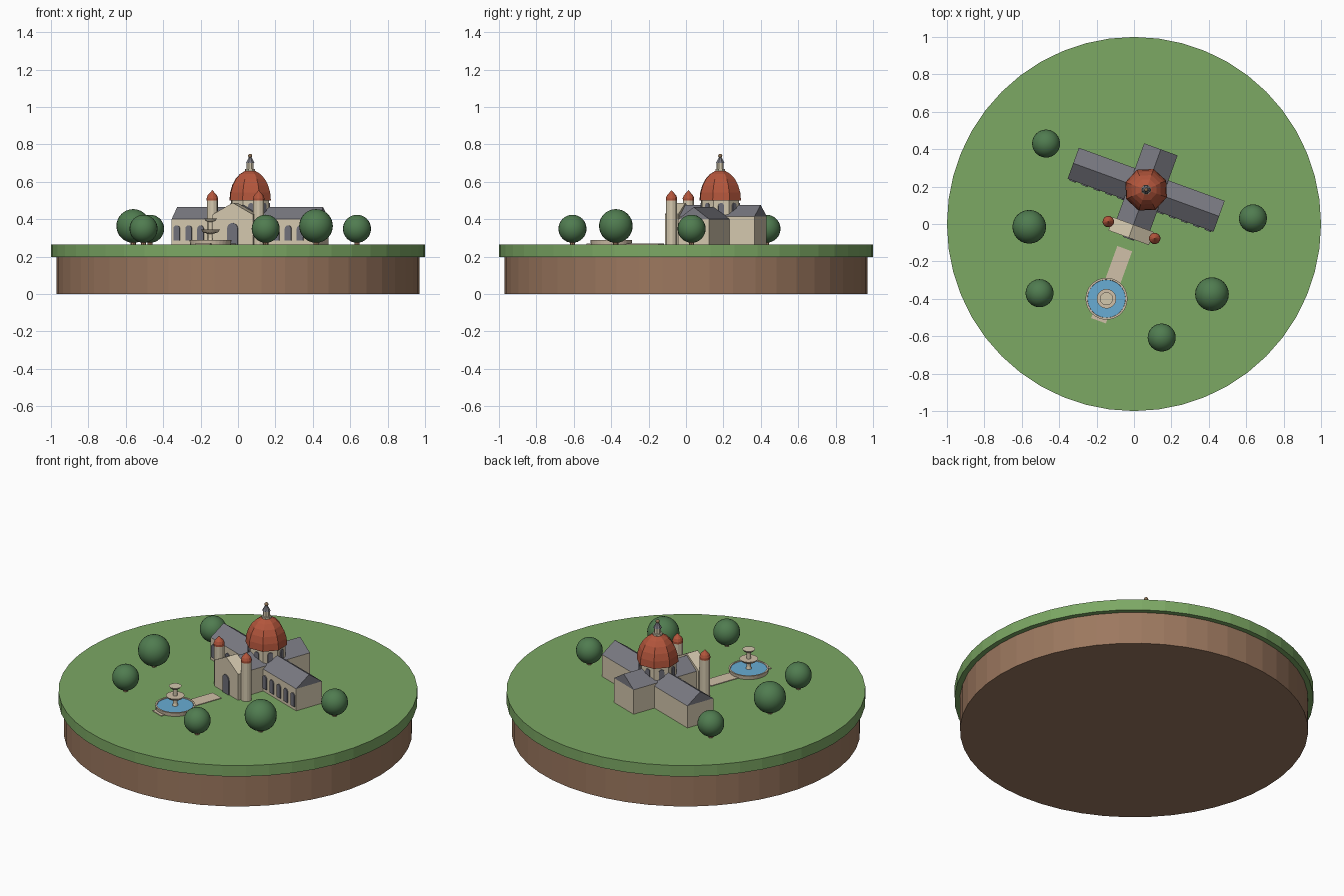
import bpy, bmesh
from math import sin, cos, pi, radians
from mathutils import Matrix, Vector

cube = bpy.data.objects.get("Cube")
if cube:
    bpy.data.objects.remove(cube, do_unlink=True)


def material(name, *rgb):
    lin = [((c / 255 + 0.055) / 1.055) ** 2.4 for c in rgb] + [1]
    m = bpy.data.materials.new(name)
    m.use_nodes = True
    m.diffuse_color = lin
    m.node_tree.nodes["Principled BSDF"].inputs["Base Color"].default_value = lin
    return m


GRASS = material("grass green", 124, 168, 100)
SOIL = material("soil brown", 156, 120, 95)
LEAF = material("leaf green", 80, 124, 80)
WALL = material("cream stone", 212, 200, 174)
SLATE = material("slate grey", 122, 122, 130)
TILE = material("terracotta", 180, 86, 60)
PATH = material("path tan", 208, 192, 168)
WATER = material("water blue", 104, 172, 212)
GLASS = material("window grey", 112, 112, 122)
BRONZE = material("bronze", 140, 112, 84)

GROUND = 0.265
SITE = Matrix.Translation((0.065, 0.183, 0)) @ Matrix.Rotation(radians(-20), 4, 'Z')
WORLD = Matrix.Identity(4)


def finish(name, bm, mat, frame=WORLD, smooth=False):
    bmesh.ops.recalc_face_normals(bm, faces=bm.faces)
    me = bpy.data.meshes.new(name)
    bm.to_mesh(me)
    bm.free()
    me.materials.append(mat)
    for p in me.polygons:
        p.use_smooth = smooth
    ob = bpy.data.objects.new(name, me)
    bpy.context.collection.objects.link(ob)
    ob.matrix_world = frame
    return ob


def lathe(name, profile, sides, mat, frame=WORLD):
    """Closed solid of revolution from (radius, z) points, bottom to top."""
    bm = bmesh.new()
    rings = [[bm.verts.new((r * cos(2 * pi * i / sides), r * sin(2 * pi * i / sides), z))
              for i in range(sides)] for r, z in profile]
    for a, b in zip(rings, rings[1:]):
        for i in range(sides):
            j = (i + 1) % sides
            bm.faces.new((a[i], a[j], b[j], b[i]))
    bm.faces.new(rings[0])
    bm.faces.new(rings[-1])
    return finish(name, bm, mat, frame)


def prism(name, outline, depth, mat, frame):
    """Outline in local x/z, extruded along +y."""
    bm = bmesh.new()
    face = bm.faces.new([bm.verts.new((x, 0, z)) for x, z in outline])
    out = bmesh.ops.extrude_face_region(bm, geom=[face])["geom"]
    bmesh.ops.translate(bm, vec=Vector((0, depth, 0)),
                        verts=[g for g in out if isinstance(g, bmesh.types.BMVert)])
    return finish(name, bm, mat, frame)


def box_outline(h, z0, z1):
    return [(-h, z0), (h, z0), (h, z1), (-h, z1)]


def arch_plate(name, width, z0, z1, frame):
    h = width / 2
    arc = [(h * cos(pi * i / 8), z1 - h + h * sin(pi * i / 8)) for i in range(9)]
    prism(name, [(-h, z0), (h, z0)] + arc, 0.008, GLASS, frame)


def at(x, y, turn=0):
    return SITE @ Matrix.Translation((x, y, 0)) @ Matrix.Rotation(turn, 4, 'Z')


# Round island
lathe("soil_base", [(0.97, 0), (0.97, 0.2)], 48, SOIL)
lathe("grass_disc", [(1, 0.198), (1, GROUND)], 48, GRASS)

# Nave and transept, each a wall block with a gabled roof
def hall(name, half_width, length, eave, ridge, frame):
    prism(name + "_walls", box_outline(half_width, GROUND - 0.01, eave), length, WALL, frame)
    prism(name + "_roof", [(-half_width, eave), (half_width, eave), (0, ridge)],
          length, SLATE, frame)


hall("nave", 0.095, 0.43, 0.415, 0.477, at(0, -0.2))
hall("transept", 0.088, 0.83, 0.4, 0.465, at(0.415, 0, pi / 2))

# Front facade with door
prism("facade", [(-0.115, 0.255), (0.115, 0.255), (0.115, 0.425), (0, 0.488), (-0.115, 0.425)],
      0.075, WALL, at(0, -0.273))
arch_plate("front_door", 0.06, GROUND, 0.38, at(0, -0.279))

for side, name in ((-1, "right"), (1, "left")):
    # Corner towers with pointed domes
    lathe(name + "_tower", [(0.03, 0.255), (0.03, 0.5)], 12, WALL, at(side * 0.132, -0.229))
    lathe(name + "_tower_cap", [(0.03, 0.499), (0.031, 0.512), (0.025, 0.528),
                                (0.012, 0.542), (0.001, 0.555)], 12, TILE,
          at(side * 0.132, -0.229))
    # Arched windows along the front of each wing
    for i in range(5):
        arch_plate(f"{name}_wing_window_{i + 1}", 0.036, 0.285, 0.367,
                   at(side * (0.113 + 0.068 * i), -0.094))

# Drum, dome and lantern over the crossing
lathe("drum", [(0.108, 0.38), (0.108, 0.502)], 8, WALL, SITE)
for i in range(8):
    turn = pi / 8 + i * pi / 4
    frame = SITE @ Matrix.Rotation(turn, 4, 'Z') @ Matrix.Translation((0, -0.105, 0))
    arch_plate(f"drum_window_{i + 1}", 0.03, 0.425, 0.487, frame)
dome = [(0.118 * cos(a), 0.5 + 0.163 * sin(a)) for a in [radians(15 * k) for k in range(6)]]
lathe("dome", dome + [(0.012, 0.662)], 8, TILE, SITE)
lathe("lantern", [(0.028, 0.645), (0.028, 0.668), (0.02, 0.669), (0.02, 0.702)], 8, WALL, SITE)
lathe("lantern_roof", [(0.024, 0.701), (0.006, 0.735)], 8, SLATE, SITE)


def ball(name, centre, radius, mat, frame=WORLD):
    bm = bmesh.new()
    bmesh.ops.create_uvsphere(bm, u_segments=24, v_segments=16, radius=radius,
                              matrix=Matrix.Translation(centre))
    return finish(name, bm, mat, frame, smooth=True)


ball("finial", (0, 0, 0.739), 0.011, BRONZE, SITE)

# Path and tiered fountain
prism("path", box_outline(0.042, GROUND - 0.005, GROUND + 0.004), 0.41, PATH, at(0, -0.745))
spot = at(0, -0.62)
lathe("fountain_basin", [(0.108, 0.26), (0.112, 0.288), (0.102, 0.288), (0.1, 0.278)],
      32, PATH, spot)
lathe("basin_water", [(0.101, 0.276), (0.101, 0.284)], 32, WATER, spot)
lathe("fountain_column", [(0.02, 0.27), (0.012, 0.3), (0.012, 0.395)], 12, WALL, spot)
lathe("lower_bowl", [(0.014, 0.322), (0.04, 0.33), (0.052, 0.345)], 24, PATH, spot)
lathe("upper_bowl", [(0.01, 0.385), (0.026, 0.391), (0.035, 0.403)], 24, WALL, spot)

# Round trees
trees = [(-0.47, 0.43, 0.075), (-0.56, -0.015, 0.09), (-0.505, -0.37, 0.075),
         (0.417, -0.375, 0.09), (0.148, -0.607, 0.075), (0.636, 0.03, 0.075)]
for n, (x, y, r) in enumerate(trees, 1):
    ball(f"tree_crown_{n}", (x, y, GROUND + 0.009 + r), r, LEAF)
    lathe(f"tree_trunk_{n}", [(0.014, GROUND - 0.005), (0.014, GROUND + 0.05)], 8, SOIL,
          Matrix.Translation((x, y, 0)))
